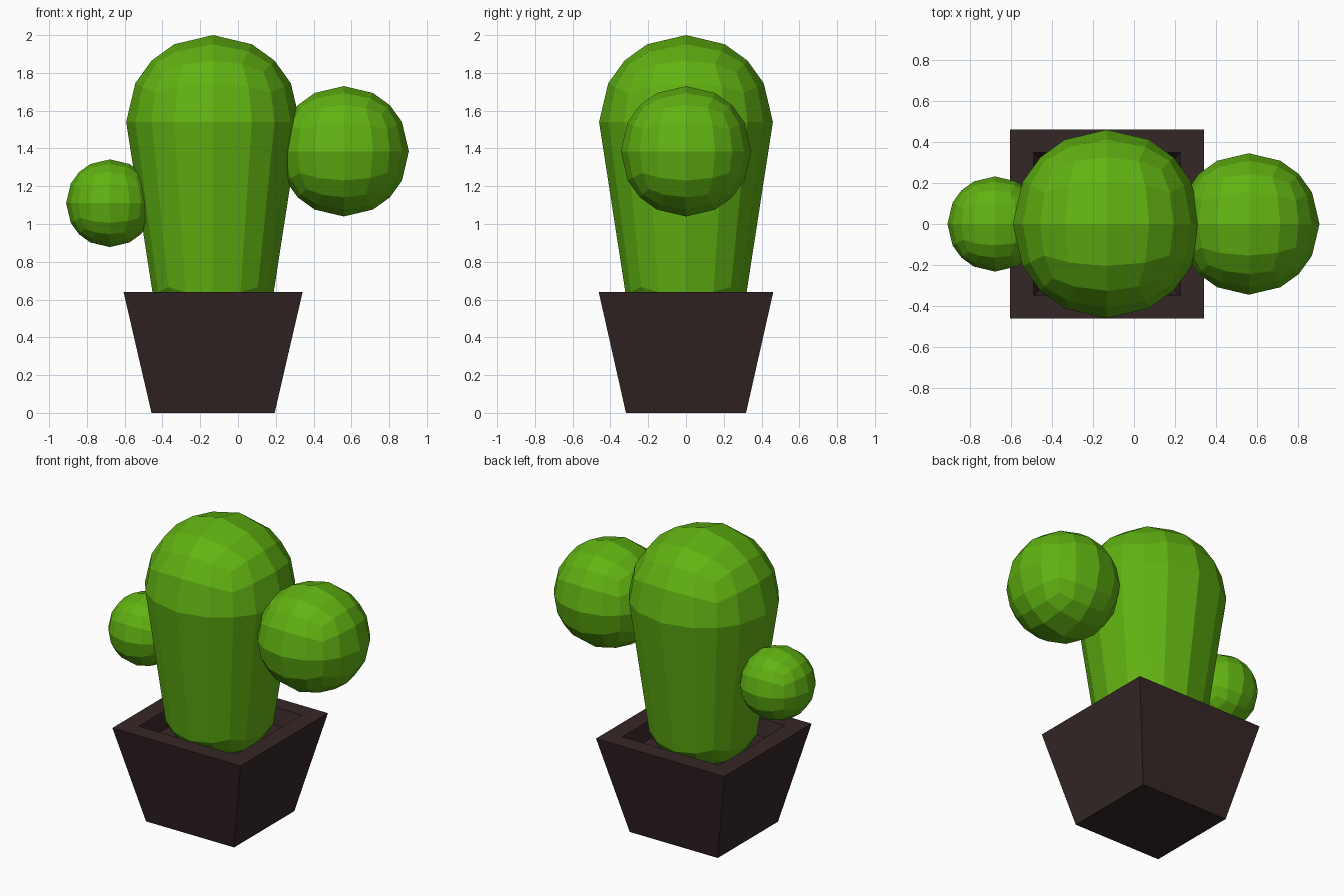
import bpy, bmesh

if "Cube" in bpy.data.objects:
    bpy.data.objects.remove(bpy.data.objects["Cube"])

CX = -0.132  # shared axis of pot and trunk


def material(name, rgb):
    m = bpy.data.materials.new(name)
    m.diffuse_color = (*rgb, 1)
    m.use_nodes = True
    m.node_tree.nodes["Principled BSDF"].inputs["Base Color"].default_value = m.diffuse_color
    return m


green = material("cactus_green", (0.12, 0.45, 0.006))
brown = material("pot_brown", (0.036, 0.02, 0.02))


def finish(bm, name, loc, mat):
    bmesh.ops.recalc_face_normals(bm, faces=bm.faces)
    me = bpy.data.meshes.new(name)
    bm.to_mesh(me)
    bm.free()
    me.materials.append(mat)
    ob = bpy.data.objects.new(name, me)
    ob.location = loc
    bpy.context.collection.objects.link(ob)
    return ob


def cube_ball(radius):
    """Faceted ball: a cube cut 4 x 4 per side and pushed out to a sphere."""
    bm = bmesh.new()
    bmesh.ops.create_cube(bm, size=2)
    bmesh.ops.subdivide_edges(bm, edges=bm.edges[:], cuts=3, use_grid_fill=True)
    for v in bm.verts:
        v.co = v.co.normalized() * radius
    return bm


# Trunk: a ball whose lower part is shrunk and pulled down into the pot
bm = cube_ball(0.46)
for v in bm.verts:
    if v.co.z < -0.01:
        v.co *= 0.775
        v.co.z -= 0.755
finish(bm, "cactus_trunk", (CX, 0, 1.54), green)

# Side balls
finish(cube_ball(0.345), "large_side_ball", (0.56, 0, 1.385), green)
finish(cube_ball(0.232), "small_side_ball", (-0.678, 0, 1.11), green)

# Pot: square rings from the base, over the rim and down to the soil
bm = bmesh.new()
rings = []
for hx, hy, z in [(0.326, 0.318, 0), (0.474, 0.462, 0.64),
                  (0.358, 0.349, 0.64), (0.332, 0.324, 0.535)]:
    rings.append([bm.verts.new((sx * hx, sy * hy, z))
                  for sx, sy in ((-1, -1), (1, -1), (1, 1), (-1, 1))])
for a, b in zip(rings, rings[1:]):
    for i in range(4):
        j = (i + 1) % 4
        bm.faces.new((a[i], a[j], b[j], b[i]))
bm.faces.new(rings[0])
bm.faces.new(rings[-1])
finish(bm, "pot", (CX, 0, 0), brown)
